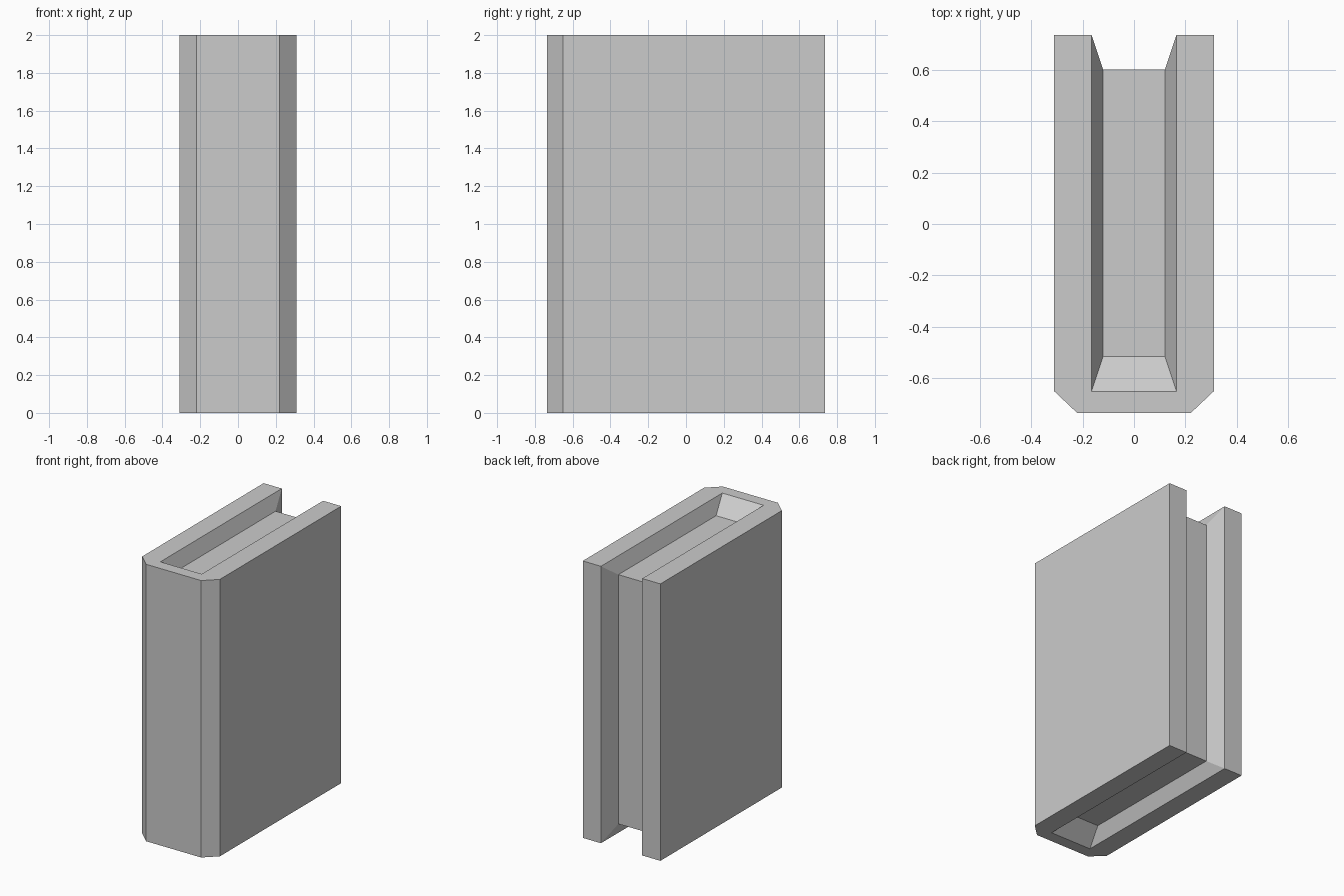
import bpy, bmesh

if "Cube" in bpy.data.objects:
    bpy.data.objects.remove(bpy.data.objects["Cube"])

H = 2.0        # book height
INSET = 0.10   # how far the pages sit below the cover ends

bm = bmesh.new()

def ring(points, z):
    return [bm.verts.new((x, y, z)) for x, y in points]

# Cover: U-shaped plan with a chamfered spine
outer = [(0.31, 0.735), (0.31, -0.65), (0.22, -0.735),
         (-0.22, -0.735), (-0.31, -0.65), (-0.31, 0.735)]
inner = [(-0.165, 0.735), (-0.165, -0.65), (0.165, -0.65), (0.165, 0.735)]
bottom = ring(outer + inner, 0)
top = ring(outer + inner, H)
bm.faces.new(top)
bm.faces.new(bottom)
for i in range(-1, 6):  # spine, boards and fore edges of the boards
    bm.faces.new((bottom[i], bottom[i + 1], top[i + 1], top[i]))

# Page block: three recessed faces wrapping top, fore edge and bottom
pages = [(-0.12, 0.60), (-0.12, -0.515), (0.12, -0.515), (0.12, 0.60)]
p_top = ring(pages, H - INSET)
p_bot = ring(pages, INSET)
bm.faces.new(p_top)
bm.faces.new(p_bot)
bm.faces.new((p_top[0], p_top[3], p_bot[3], p_bot[0]))

# Sloped faces joining the cover's inner edge to the pages
rim = top[6:] + bottom[6:][::-1]
page_rim = p_top + p_bot[::-1]
for i in range(8):
    j = (i + 1) % 8
    bm.faces.new((rim[i], rim[j], page_rim[j], page_rim[i]))

bmesh.ops.recalc_face_normals(bm, faces=bm.faces[:])
mesh = bpy.data.meshes.new("book")
bm.to_mesh(mesh)
bm.free()
book = bpy.data.objects.new("book", mesh)
bpy.context.collection.objects.link(book)
